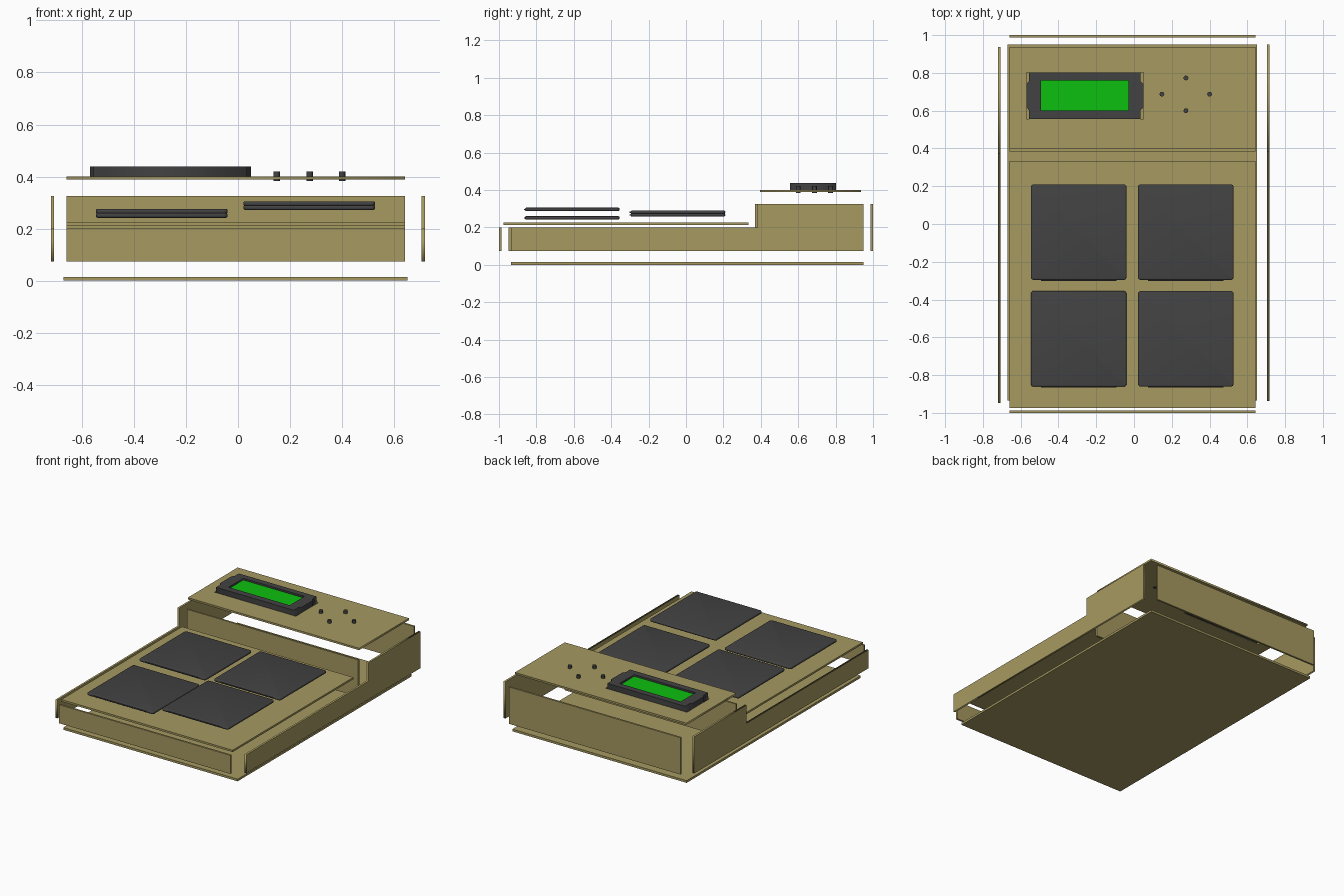
import bpy, bmesh, math
from mathutils import Matrix

if "Cube" in bpy.data.objects:
    bpy.data.objects.remove(bpy.data.objects["Cube"])


def material(name, rgb):
    m = bpy.data.materials.new(name)
    m.diffuse_color = (*rgb, 1.0)
    m.use_nodes = True
    m.node_tree.nodes["Principled BSDF"].inputs["Base Color"].default_value = m.diffuse_color
    return m


TAN = material("tan board", (0.38, 0.32, 0.12))
DARK = material("dark grey plastic", (0.055, 0.055, 0.057))
GREEN = material("green screen", (0.004, 0.53, 0.005))


def finish(name, bm, mat):
    me = bpy.data.meshes.new(name)
    bm.to_mesh(me)
    bm.free()
    me.materials.append(mat)
    ob = bpy.data.objects.new(name, me)
    bpy.context.collection.objects.link(ob)
    return ob


def box(name, x, y, z, mat):
    """Box from (min, max) pairs."""
    bm = bmesh.new()
    bmesh.ops.create_cube(bm, size=1)
    for v in bm.verts:
        for i, (a, b) in enumerate((x, y, z)):
            v.co[i] = a if v.co[i] < 0 else b
    return finish(name, bm, mat)


def rect(x0, x1, y0, y1):
    return [(x0, y0), (x1, y0), (x1, y1), (x0, y1)]


def plate(name, loops, lo, hi, mat, matrix=Matrix()):
    """Flat outline (first loop) with holes (other loops), extruded lo..hi."""
    cu = bpy.data.curves.new(name, 'CURVE')
    cu.dimensions = '2D'
    cu.fill_mode = 'BOTH'
    cu.extrude = (hi - lo) / 2
    for pts in loops:
        sp = cu.splines.new('POLY')
        sp.points.add(len(pts) - 1)
        for p, (a, b) in zip(sp.points, pts):
            p.co = (a, b, 0, 1)
        sp.use_cyclic_u = True
    ob = bpy.data.objects.new(name, cu)
    bpy.context.collection.objects.link(ob)
    bpy.ops.object.select_all(action='DESELECT')
    ob.select_set(True)
    bpy.context.view_layer.objects.active = ob
    bpy.ops.object.convert(target='MESH')
    ob = bpy.context.view_layer.objects.active
    ob.data.transform(matrix @ Matrix.Translation((0, 0, (lo + hi) / 2)))
    ob.data.materials.clear()
    ob.data.materials.append(mat)
    return ob


# Case boards, shown exploded
W = (-0.658, 0.642)
box("bottom_board", (-0.67, 0.652), (-0.935, 0.95), (0.0, 0.015), TAN)
box("front_board", W, (-1.0, -0.987), (0.073, 0.2), TAN)
box("back_board", W, (0.987, 1.0), (0.073, 0.325), TAN)
box("step_riser", W, (0.385, 0.397), (0.073, 0.325), TAN)
box("pad_deck", W, (-0.975, 0.333), (0.213, 0.226), TAN)

# Stepped side boards, profile in y-z
to_side = Matrix(((0, 0, 1, 0), (1, 0, 0, 0), (0, 1, 0, 0), (0, 0, 0, 1)))
for name, x0, y0, y1, step in (("left_side_board", -0.719, -0.948, 0.938, 0.37),
                               ("right_side_board", 0.705, -0.936, 0.95, 0.382)):
    profile = [(y0, 0.073), (y1, 0.073), (y1, 0.325), (step, 0.325), (step, 0.2), (y0, 0.2)]
    plate(name, [profile], x0, x0 + 0.013, TAN, to_side)

# Display deck with its window
X0, X1, Y0, Y1 = -0.569, 0.049, 0.556, 0.803
plate("display_deck", [rect(*W, 0.396, 0.936), rect(X0, X1, Y0, Y1)], 0.388, 0.401, TAN)

# Display housing with side tabs, recessed screen
a, b = X0 + 0.013, X1 - 0.015
housing = [(a, Y0), (b, Y0), (b, 0.603), (X1, 0.618), (X1, 0.742), (b, 0.757),
           (b, Y1), (a, Y1), (a, 0.757), (X0, 0.742), (X0, 0.618), (a, 0.603)]
screen = rect(-0.493, -0.029, 0.602, 0.761)
plate("display_housing", [housing, screen], 0.39, 0.438, DARK)
plate("display_back", [screen], 0.39, 0.418, DARK)
plate("display_screen", [screen], 0.418, 0.426, GREEN)

# Four round buttons in a diamond
for i, (x, y) in enumerate(((0.275, 0.773), (0.148, 0.687), (0.4, 0.687), (0.275, 0.6))):
    bm = bmesh.new()
    bmesh.ops.create_cone(bm, cap_ends=True, segments=20, radius1=0.0125, radius2=0.0125,
                          depth=0.036, matrix=Matrix.Translation((x, y, 0.402)))
    finish(f"button_{i + 1}", bm, DARK)

# Four soft-edged pads at staggered heights
for name, x, y, z in (("front_left_pad", -0.293, -0.608, 0.242), ("rear_left_pad", -0.293, -0.043, 0.258),
                      ("rear_right_pad", 0.274, -0.043, 0.272), ("front_right_pad", 0.274, -0.608, 0.287)):
    bm = bmesh.new()
    bmesh.ops.create_cube(bm, size=1, matrix=Matrix.Translation((x, y, z + 0.009))
                          @ Matrix.Diagonal((0.506, 0.506, 0.018, 1)))
    upright = [e for e in bm.edges if abs(e.verts[0].co.z - e.verts[1].co.z) > 0.01]
    bmesh.ops.bevel(bm, geom=upright, offset=0.015, segments=4, profile=0.5, affect='EDGES')
    rims = [e for e in bm.edges if abs(e.verts[0].co.z - e.verts[1].co.z) < 0.001]
    bmesh.ops.bevel(bm, geom=rims, offset=0.007, segments=3, profile=0.5, affect='EDGES')
    ob = finish(name, bm, DARK)
    bpy.ops.object.select_all(action='DESELECT')
    ob.select_set(True)
    bpy.context.view_layer.objects.active = ob
    bpy.ops.object.shade_smooth_by_angle(angle=math.radians(35))
    # thin lip along the front edge
    box(name + "_lip", (x - 0.2, x + 0.2), (y - 0.258, y - 0.25), (z + 0.006, z + 0.012), DARK)
